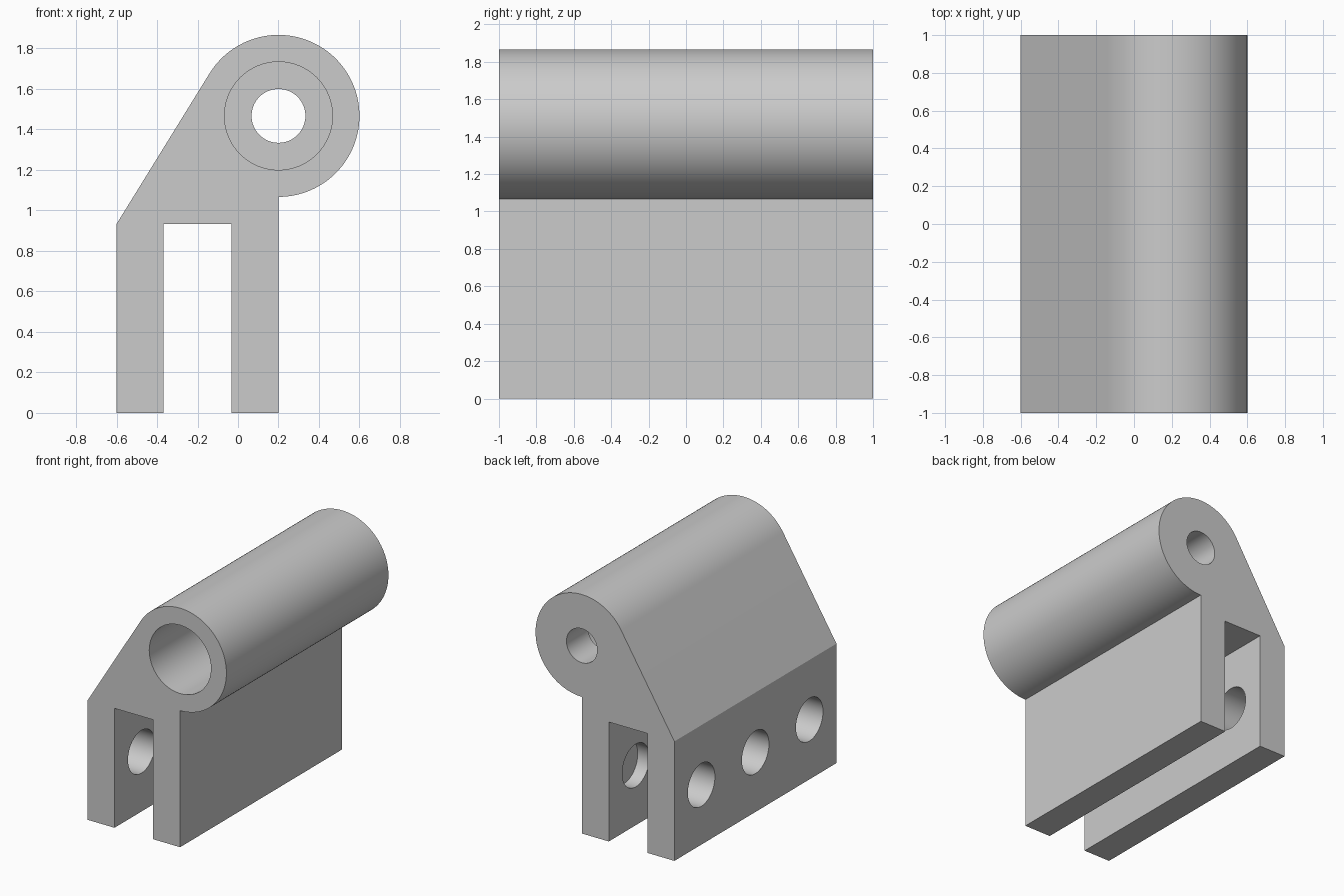
import bpy, bmesh, math
from mathutils import Matrix, Vector

cube = bpy.data.objects.get("Cube")
if cube:
    bpy.data.objects.remove(cube, do_unlink=True)

grey = bpy.data.materials.new("plain_grey")
grey.use_nodes = True
colour = (0.6, 0.6, 0.6, 1)
grey.diffuse_color = colour
grey.node_tree.nodes["Principled BSDF"].inputs["Base Color"].default_value = colour

HALF_LENGTH = 1.0
LEFT, RIGHT = -0.6, 0.2            # outer faces of the two legs
SLOT_LEFT, SLOT_RIGHT = -0.367, -0.033
SHOULDER = 0.933                   # slot roof and start of the slope
AXIS = Vector((0.2, 1.467))        # barrel centre in x, z
BARREL_R = 0.4


def finish(name, bm):
    bmesh.ops.recalc_face_normals(bm, faces=bm.faces)
    mesh = bpy.data.meshes.new(name)
    bm.to_mesh(mesh)
    bm.free()
    mesh.materials.append(grey)
    obj = bpy.data.objects.new(name, mesh)
    bpy.context.collection.objects.link(obj)
    return obj


def drill(target, name, radius, start, end):
    """Cut a round hole from start to end."""
    start, end = Vector(start), Vector(end)
    axis = end - start
    turn = axis.to_track_quat("Z", "Y").to_matrix().to_4x4()
    bm = bmesh.new()
    bmesh.ops.create_cone(bm, cap_ends=True, segments=64, radius1=radius, radius2=radius,
                          depth=axis.length,
                          matrix=Matrix.Translation((start + end) / 2) @ turn)
    cutter = finish(name, bm)
    cutter.hide_render = True
    mod = target.modifiers.new(name, "BOOLEAN")
    mod.operation = "DIFFERENCE"
    mod.solver = "EXACT"
    mod.object = cutter
    bpy.context.view_layer.objects.active = target
    bpy.ops.object.modifier_apply(modifier=mod.name)
    bpy.data.objects.remove(cutter, do_unlink=True)


# Bracket profile: forked legs, slope tangent to the barrel, barrel arc
to_axis = AXIS - Vector((LEFT, SHOULDER))
slope = math.atan2(to_axis.y, to_axis.x) + math.asin(BARREL_R / to_axis.length)
arc_start, arc_end = slope + math.pi / 2, -math.pi / 2
STEPS = 80
profile = [(LEFT, 0), (LEFT, SHOULDER)]
for i in range(STEPS + 1):
    a = arc_start + (arc_end - arc_start) * i / STEPS
    profile.append((AXIS.x + BARREL_R * math.cos(a), AXIS.y + BARREL_R * math.sin(a)))
profile += [(RIGHT, 0), (SLOT_RIGHT, 0), (SLOT_RIGHT, SHOULDER),
            (SLOT_LEFT, SHOULDER), (SLOT_LEFT, 0)]

bm = bmesh.new()
face = bm.faces.new([bm.verts.new((x, -HALF_LENGTH, z)) for x, z in profile])
extruded = bmesh.ops.extrude_face_region(bm, geom=[face], use_keep_orig=True)
moved = [v for v in extruded["geom"] if isinstance(v, bmesh.types.BMVert)]
bmesh.ops.translate(bm, verts=moved, vec=(0, 2 * HALF_LENGTH, 0))
bracket = finish("hinge_bracket", bm)

# Stepped bore: wide from the front, narrow through the back wall
drill(bracket, "wide_bore", 0.267, (AXIS.x, -1.2, AXIS.y), (AXIS.x, 0.733, AXIS.y))
drill(bracket, "narrow_bore", 0.133, (AXIS.x, 0.5, AXIS.y), (AXIS.x, 1.2, AXIS.y))

# Bolt holes: through the outer leg, blind in the inner face of the other
for y in (-0.667, 0, 0.667):
    drill(bracket, "bolt_hole", 0.167, (-0.8, y, 0.467), (SLOT_RIGHT + 0.1, y, 0.467))

# Smooth shading with sharp edges
bpy.ops.object.select_all(action="DESELECT")
bracket.select_set(True)
bpy.context.view_layer.objects.active = bracket
bpy.ops.object.shade_smooth_by_angle(angle=math.radians(30))
